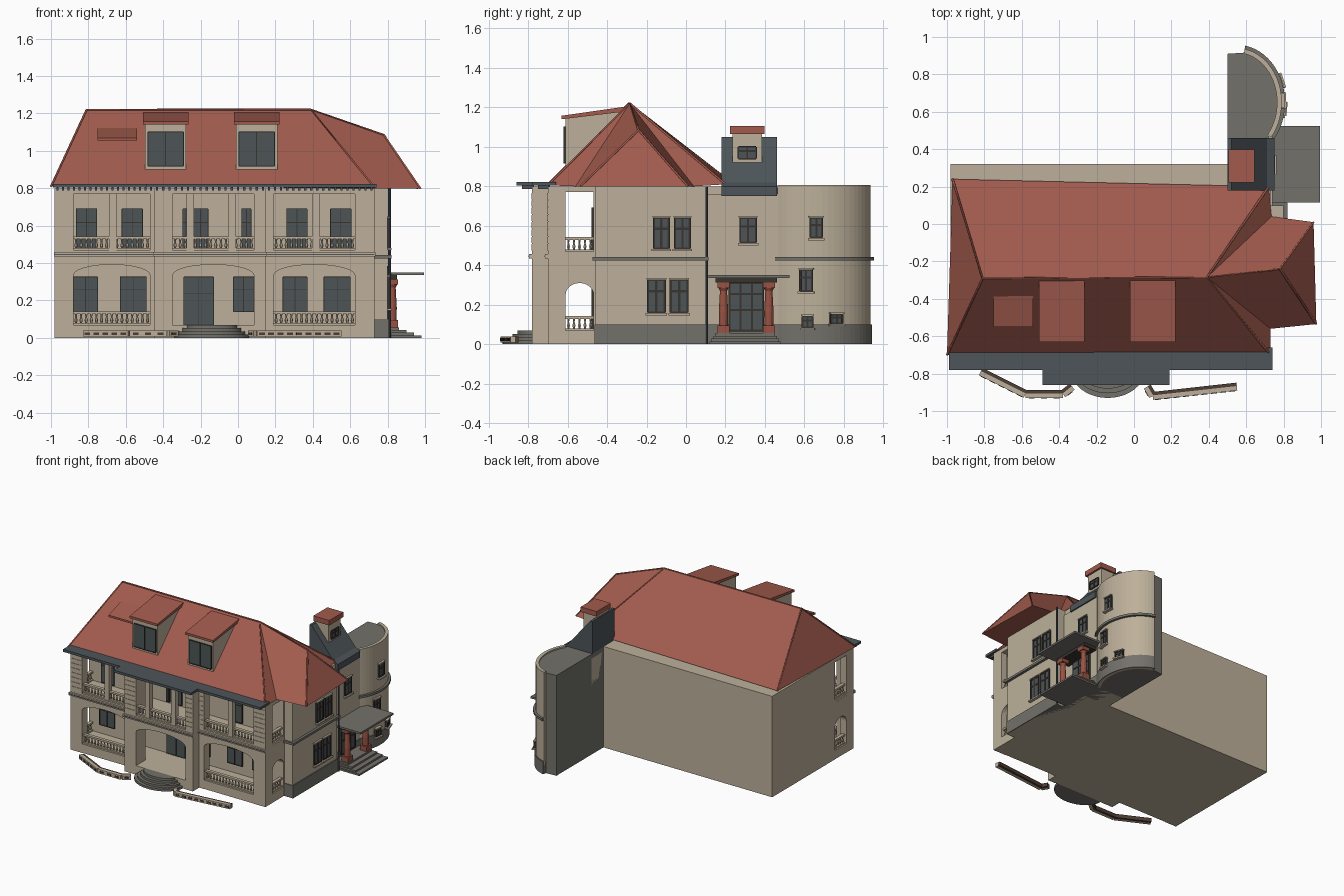
import bpy, bmesh
from math import sin, cos, pi, asin, atan2, radians
from mathutils import Matrix, Vector

if "Cube" in bpy.data.objects:
    bpy.data.objects.remove(bpy.data.objects["Cube"])


def material(name, *rgb):
    m = bpy.data.materials.new(name)
    m.use_nodes = True
    m.diffuse_color = (*rgb, 1)
    m.node_tree.nodes["Principled BSDF"].inputs["Base Color"].default_value = (*rgb, 1)
    return m


BEIGE = material("beige_plaster", 0.51, 0.435, 0.325)
ROOF = material("red_tile", 0.36, 0.105, 0.075)
COLUMN = material("red_column", 0.32, 0.085, 0.055)
SLATE = material("dark_slate", 0.075, 0.09, 0.1)
STONE = material("grey_stone", 0.17, 0.165, 0.145)
GLASS = material("dark_glass", 0.075, 0.09, 0.095)
FRAME = material("window_frame", 0.04, 0.035, 0.03)
BROWN = material("brown_edge", 0.075, 0.045, 0.035)


def finish(name, bm, *mats):
    bmesh.ops.recalc_face_normals(bm, faces=bm.faces[:])
    mesh = bpy.data.meshes.new(name)
    bm.to_mesh(mesh)
    bm.free()
    for m in mats:
        mesh.materials.append(m)
    ob = bpy.data.objects.new(name, mesh)
    bpy.context.collection.objects.link(ob)
    return ob


def add_box(bm, x, y, z, mat=0, frame=Matrix()):
    lo, hi = Vector((x[0], y[0], z[0])), Vector((x[1], y[1], z[1]))
    grid = frame @ Matrix.Translation((lo + hi) / 2) @ Matrix.Diagonal((*(hi - lo), 1))
    for v in bmesh.ops.create_cube(bm, size=1, matrix=grid)["verts"]:
        for f in v.link_faces:
            f.material_index = mat


def box(name, mat, x, y, z):
    bm = bmesh.new()
    add_box(bm, x, y, z)
    return finish(name, bm, mat)


def prism(name, mat, pts, axis, lo, hi):
    """Extrude a 2D outline along one axis."""
    place = {"x": lambda a, b, d: (d, a, b), "y": lambda a, b, d: (a, d, b), "z": lambda a, b, d: (a, b, d)}[axis]
    bm = bmesh.new()
    bottom = [bm.verts.new(place(*p, lo)) for p in pts]
    top = [bm.verts.new(place(*p, hi)) for p in pts]
    bm.faces.new(bottom)
    bm.faces.new(top)
    for i in range(len(pts)):
        j = (i + 1) % len(pts)
        bm.faces.new((bottom[i], bottom[j], top[j], top[i]))
    return finish(name, bm, mat)


def opening_wall(name, axis, span, z, gap, sill, spring, peak, lo, hi):
    """Wall panel with an arched or square opening."""
    a, b = gap
    mid, half = (a + b) / 2, (b - a) / 2
    arc = [(mid - half * cos(pi * i / 12), spring + (peak - spring) * sin(pi * i / 12)) for i in range(13)]
    if peak == spring:
        arc = [(a, spring), (b, spring)]
    pts = [(span[0], sill), (a, sill)] + arc + [(b, sill), (span[1], sill), (span[1], z), (span[0], z)]
    if span[1] == b:
        pts = [p for i, p in enumerate(pts) if p != (b, sill)]
    prism(name, BEIGE, pts, axis, lo, hi)


def lathe(bm, x, y, z, profile, sides):
    rings = [[bm.verts.new((x + r * cos(2 * pi * i / sides), y + r * sin(2 * pi * i / sides), z + h))
              for i in range(sides)] for r, h in profile]
    for p, q in zip(rings, rings[1:]):
        for i in range(sides):
            j = (i + 1) % sides
            bm.faces.new((p[i], p[j], q[j], q[i]))


def balustrade(name, a, b, z):
    """Rails and turned balusters between two points."""
    bm = bmesh.new()
    a, b = Vector(a), Vector(b)
    d = b - a
    frame = Matrix.Translation((*a, z)) @ Matrix.Rotation(atan2(d.y, d.x), 4, "Z")
    for lo, hi in ((0, 0.01), (0.058, 0.072)):
        add_box(bm, (0, d.length), (-0.013, 0.013), (lo, hi), 0, frame)
    n = max(3, round(d.length / 0.027))
    for i in range(n):
        p = a + d * (i + 0.5) / n
        lathe(bm, p.x, p.y, z, [(0.005, 0.01), (0.009, 0.025), (0.004, 0.042), (0.007, 0.058)], 6)
    finish(name, bm, BEIGE)


def window(name, x, y, width, z, angle=0, cols=2, rows=2, bar=0.006, sill=True):
    bm = bmesh.new()
    f = Matrix.Translation((x, y, 0)) @ Matrix.Rotation(radians(angle), 4, "Z")
    h = width / 2
    add_box(bm, (-h, h), (-0.006, 0.01), z, 0, f)
    for i in range(cols + 1):
        c = -h + width * i / cols
        add_box(bm, (c - bar / 2, c + bar / 2), (-0.01, 0.01), z, 1, f)
    for i in range(rows + 1):
        c = z[0] + (z[1] - z[0]) * (i if i in (0, rows) else i + 0.3) / rows
        add_box(bm, (-h, h), (-0.01, 0.01), (c - bar / 2, c + bar / 2), 1, f)
    if sill:
        add_box(bm, (-h - 0.012, h + 0.012), (-0.022, 0.01), (z[0] - 0.014, z[0] - 0.003), 2, f)
        add_box(bm, (-h - 0.008, h + 0.008), (-0.014, 0.01), (z[1] + 0.003, z[1] + 0.01), 2, f)
    finish(name, bm, GLASS, FRAME, BEIGE)


# Main body, side bay and loggia floors
box("main_body", BEIGE, (-0.98, 0.73), (-0.47, 0.32), (0, 0.8))
box("side_bay", BEIGE, (0.7, 0.80), (-0.46, 0.1), (0, 0.8))
box("side_bay_base", STONE, (0.7, 0.808), (-0.465, 0.1), (0, 0.1))
box("side_bay_ledge", STONE, (0.7, 0.82), (-0.475, 0.115), (0.425, 0.443))
for name, z in (("ground_floor", (0, 0.07)), ("upper_floor", (0.42, 0.47)), ("loggia_ceiling", (0.77, 0.8))):
    box(name, BEIGE, (-0.979, 0.729), (-0.698, -0.46), z)
    box("middle_" + name, BEIGE, (-0.449, 0.149), (-0.778, -0.69), z)

# Loggia front: three bays on two storeys
bays = (("left", (-0.98, -0.45), (-0.88, -0.47), -0.70, -0.63, (-0.67,)),
        ("middle", (-0.45, 0.15), (-0.35, 0.085), -0.78, -0.66, (-0.255, -0.03)),
        ("right", (0.15, 0.73), (0.19, 0.625), -0.70, -0.63, (0.415,)))
for side, span, gap, lo, hi, posts in bays:
    opening_wall(side + "_arch", "y", span, 0.45, gap, 0, 0.335, 0.392, lo, hi)
    opening_wall(side + "_upper_bay", "y", span, 0.8, gap, 0.45, 0.77, 0.77, lo, hi)
    box(side + "_ledge", BEIGE, (span[0] - 0.005, span[1] + 0.005), (lo - 0.015, lo), (0.435, 0.458))
    box(side + "_ledge_shadow", SLATE, (span[0], span[1]), (lo - 0.018, lo), (0.443, 0.449))
    balustrade(side + "_upper_balustrade", (gap[0], lo + 0.03), (gap[1], lo + 0.03), 0.47)
    if side != "middle":
        balustrade(side + "_lower_balustrade", (gap[0], lo + 0.03), (gap[1], lo + 0.03), 0.07)
    for x in posts:
        box(side + "_post", BEIGE, (x - 0.02, x + 0.02), (lo + 0.01, lo + 0.05), (0.47, 0.78))
    # Rusticated courses on the piers
    bm = bmesh.new()
    for x in ((span[0], gap[0]), (gap[1], span[1])):
        for i in range(8):
            add_box(bm, (x[0] + 0.006, x[1] - 0.006), (lo - 0.004, lo + 0.01), (0.475 + i * 0.037, 0.507 + i * 0.037))
    finish(side + "_pier_courses", bm, BEIGE)
    # Eave slab with brackets
    edge = 0.04 if side == "middle" else 0.01
    box(side + "_eave", SLATE, (span[0] - edge, span[1] + edge), (lo - 0.08, -0.66), (0.803, 0.822))
    bm = bmesh.new()
    for i in range(18):
        x = span[0] + (span[1] - span[0]) * (i + 0.5) / 18
        add_box(bm, (x - 0.006, x + 0.006), (lo - 0.05, lo + 0.01), (0.787, 0.804))
    finish(side + "_eave_brackets", bm, SLATE)

# Loggia end walls
for side, x in (("left", -0.98), ("right", 0.68)):
    opening_wall(side + "_end_arch", "x", (-0.7, -0.462), 0.45, (-0.61, -0.468), 0, 0.25, 0.31, x, x + 0.05)
    opening_wall(side + "_end_upper", "x", (-0.7, -0.462), 0.8, (-0.61, -0.468), 0.45, 0.77, 0.77, x, x + 0.05)
    for z in (0.07, 0.47):
        balustrade(side + "_end_balustrade", (x + 0.025, -0.61), (x + 0.025, -0.47), z)

# Windows behind the loggia
for x, w, z in ((-0.815, 0.13, 0.14), (-0.56, 0.14, 0.14), (-0.21, 0.16, 0.07), (0.03, 0.11, 0.14),
                (0.305, 0.13, 0.14), (0.53, 0.14, 0.14)):
    window("loggia_window", x, -0.47, w, (z, 0.325), sill=False, bar=0.004)
for x, w in ((-0.81, 0.11), (-0.565, 0.11), (-0.28, 0.03), (-0.2, 0.08), (0.045, 0.05), (0.315, 0.11), (0.55, 0.11)):
    window("upper_loggia_window", x, -0.47, w, (0.48, 0.69), sill=False, bar=0.004)

# Side windows and entrance wall
for y in (-0.125, -0.018):
    window("bay_upper_window", 0.8, y, 0.075, (0.485, 0.64), 90, bar=0.012)
for y in (-0.15, -0.035):
    window("bay_lower_window", 0.8, y, 0.085, (0.16, 0.325), 90, bar=0.012)
box("entrance_wall", BEIGE, (0.5, 0.74), (0.1, 0.47), (0.0, 0.76))
box("entrance_base", STONE, (0.7, 0.748), (0.1, 0.47), (0, 0.1))
window("entrance_upper_window", 0.74, 0.315, 0.08, (0.515, 0.64), 90, bar=0.01)
window("entrance_door", 0.748, 0.305, 0.17, (0.07, 0.31), 90, 3, 3, 0.01, False)
bm = bmesh.new()
lathe(bm, 0.81, 0.105, 0, [(0.007, 0), (0.007, 0.8)], 8)
finish("drain_pipe", bm, SLATE)


# Rounded wing
def curve_point(t, grow=0.0):
    return (0.55 + (0.24 + grow) * cos(t), 0.65 + (0.29 + grow) * sin(t))


angles = [radians(-40 + 6 * i) for i in range(21)]
core = [(0.5, 0.32), (0.74, 0.32)] + [curve_point(t, -0.02) for t in angles] + [(0.5, 0.91)]
prism("wing_core", STONE, core, "z", 0, 0.795)
for name, mat, grow, lo, hi in (("wing_wall", BEIGE, 0, 0.0, 0.806), ("wing_base", STONE, 0.008, 0, 0.1),
                                ("wing_ledge", STONE, 0.018, 0.425, 0.443)):
    strip = [curve_point(t, grow) for t in angles] + [curve_point(t, -0.025) for t in reversed(angles)]
    prism(name, mat, strip, "z", lo, hi)
for y, w, lo, hi in ((0.66, 0.06, 0.54, 0.64), (0.61, 0.06, 0.27, 0.375), (0.617, 0.05, 0.085, 0.14), (0.76, 0.06, 0.105, 0.15)):
    t = asin((y - 0.65) / 0.29)
    facing = atan2(sin(t) / 0.29, cos(t) / 0.24)
    window("wing_window", *curve_point(t, 0.008 if hi < 0.2 else 0.002), w, (lo, hi), 90 + facing * 180 / pi, bar=0.01)

# Slate lean-to roof with a small dormer
prism("slate_roof", SLATE, [(0.5, 0.75), (0.75, 0.75), (0.75, 0.8), (0.71, 0.82), (0.52, 1.05), (0.5, 1.05)], "y", 0.18, 0.46)
box("small_dormer", BEIGE, (0.51, 0.63), (0.235, 0.385), (0.92, 1.07))
window("small_dormer_window", 0.63, 0.31, 0.09, (0.94, 1.0), 90, bar=0.008, sill=False)
box("small_dormer_cap", ROOF, (0.505, 0.645), (0.222, 0.398), (1.065, 1.105))

# Main hipped roof with a lower side hip
points = [(-0.97, 0.24, 0.81), (-1, -0.7, 0.81), (0.73, -0.7, 0.805), (0.72, 0.2, 0.81), (-0.81, -0.29, 1.22), (0.39, -0.285, 1.22),
          (0.735, 0.04, 0.8), (0.96, 0.01, 0.8), (0.975, -0.535, 0.8), (0.73, -0.56, 0.8), (0.78, -0.24, 1.085)]
bm = bmesh.new()
v = [bm.verts.new(p) for p in points]
for f in ((0, 1, 4), (1, 2, 5, 4), (3, 0, 4, 5), (2, 9, 5), (6, 3, 5), (9, 8, 10, 5), (8, 7, 10), (7, 6, 5, 10),
          (0, 3, 6, 7, 8, 9, 2, 1)):
    bm.faces.new([v[i] for i in f])
finish("main_roof", bm, ROOF)
curve = bpy.data.curves.new("roof_ridges", "CURVE")
curve.dimensions = "3D"
curve.bevel_depth = 0.006
curve.bevel_resolution = 0
curve.materials.append(ROOF)
for path in ((0, 4, 5, 3), (1, 4), (2, 5, 10, 7), (10, 8)):
    s = curve.splines.new("POLY")
    s.points.add(len(path) - 1)
    for p, i in zip(s.points, path):
        p.co = (*points[i], 1)
bpy.context.collection.objects.link(bpy.data.objects.new("roof_ridges", curve))

# Front dormers and a low shed hatch
for x in (-0.387, 0.1):
    prism("dormer", BEIGE, [(-0.61, 0.9), (-0.61, 1.15), (-0.31, 1.18), (-0.31, 0.9)], "x", x - 0.11, x + 0.11)
    window("dormer_window", x, -0.61, 0.19, (0.918, 1.1), rows=1, bar=0.005, sill=False)
    prism("dormer_roof", ROOF, [(-0.63, 1.14), (-0.63, 1.158), (-0.3, 1.205), (-0.3, 1.18)], "x", x - 0.122, x + 0.122)
prism("roof_hatch", ROOF, [(-0.55, 1.055), (-0.55, 1.07), (-0.38, 1.125), (-0.38, 1.1)], "x", -0.75, -0.54)

# Porch
box("porch_canopy", STONE, (0.73, 0.995), (0.115, 0.525), (0.335, 0.35))
box("porch_beam", FRAME, (0.74, 0.85), (0.15, 0.46), (0.312, 0.336))
for y in (0.19, 0.42):
    bm = bmesh.new()
    lathe(bm, 0.825, y, 0, [(0.022, 0.09), (0.024, 0.16), (0.018, 0.27), (0.026, 0.285)], 12)
    add_box(bm, (0.795, 0.855), (y - 0.03, y + 0.03), (0.03, 0.095))
    add_box(bm, (0.795, 0.855), (y - 0.03, y + 0.03), (0.285, 0.313))
    finish("porch_column", bm, COLUMN)
for i in range(4):
    box("porch_step", STONE, (0.73, 0.98 - 0.04 * i), (0.12 + 0.01 * i, 0.48 - 0.01 * i), (0, 0.014 * (i + 1)))

# Curved front steps
for i in range(4):
    rx, ry = 0.2 - 0.022 * i, 0.155 - 0.025 * i
    fan = [(-0.14 - rx * cos(pi * k / 20), -0.775 - ry * sin(pi * k / 20)) for k in range(21)]
    prism("front_step", STONE, fan, "z", 0, 0.0175 * (i + 1))

# Low garden walls with dark slots
for path in (((-0.82, -0.79), (-0.58, -0.91), (-0.38, -0.91), (-0.33, -0.87)), ((0.07, -0.87), (0.1, -0.92), (0.55, -0.87))):
    bm = bmesh.new()
    for a, b in zip(path, path[1:]):
        a, d = Vector(a), Vector(b) - Vector(a)
        f = Matrix.Translation((*a, 0)) @ Matrix.Rotation(atan2(d.y, d.x), 4, "Z")
        add_box(bm, (0, d.length), (-0.02, 0.004), (0.008, 0.04), 0, f)
        add_box(bm, (0, d.length), (0.004, 0.022), (0.008, 0.038), 1, f)
        n = int(d.length / 0.05)
        for i in range(n):
            c = d.length * (i + 0.5) / n
            add_box(bm, (c - 0.016, c + 0.016), (-0.023, 0), (0.016, 0.03), 1, f)
    finish("garden_wall", bm, BEIGE, BROWN)
